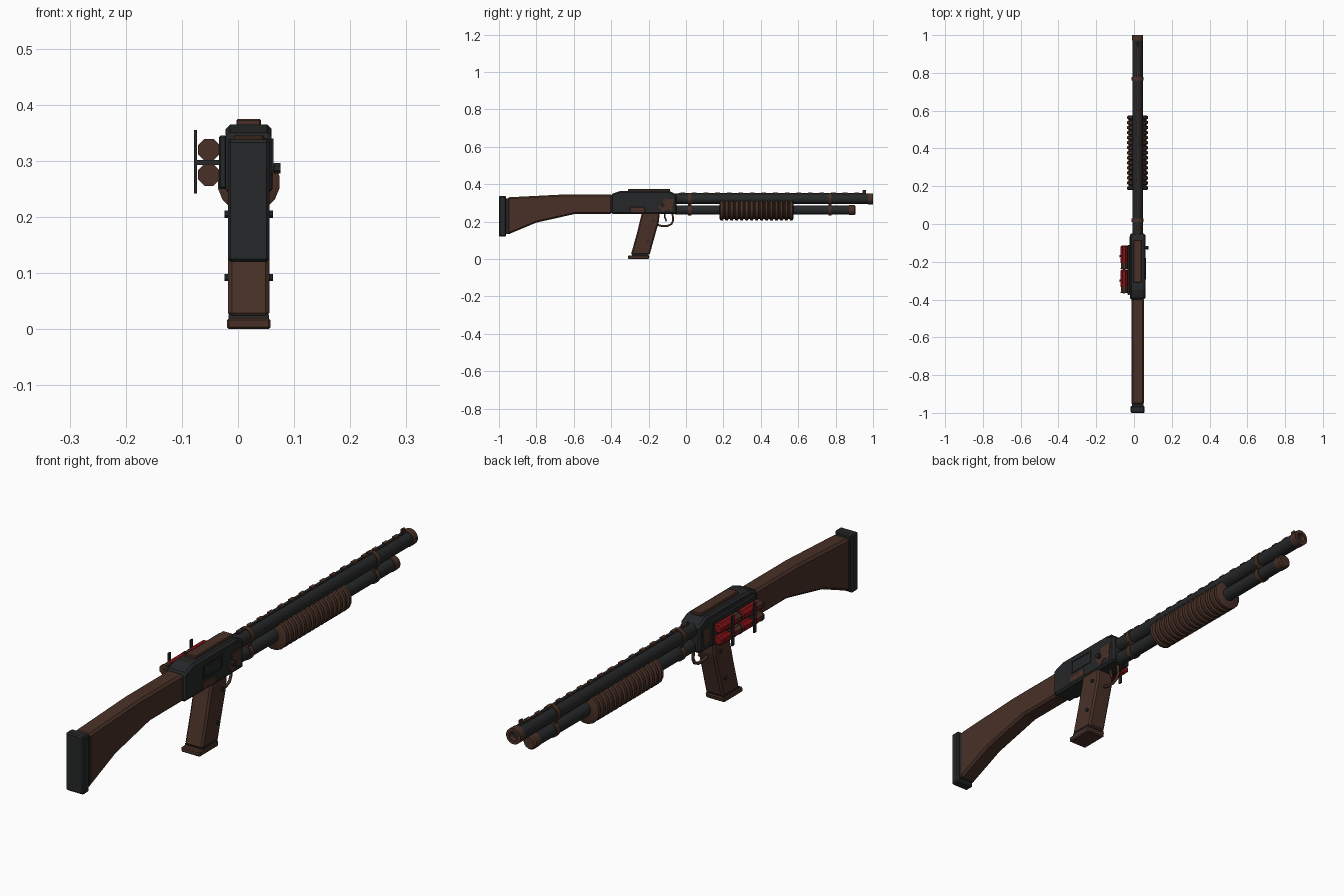
import bpy, bmesh, math

if "Cube" in bpy.data.objects:
    bpy.data.objects.remove(bpy.data.objects["Cube"])

CX = 0.019           # gun centre line
BARREL_Z, TUBE_Z = 0.322, 0.262


def mat(name, rgb):
    m = bpy.data.materials.new(name)
    m.diffuse_color = (*rgb, 1)
    m.use_nodes = True
    m.node_tree.nodes["Principled BSDF"].inputs["Base Color"].default_value = m.diffuse_color
    return m


BLACK = mat("gunmetal_black", (0.019, 0.020, 0.021))
BROWN = mat("dark_brown", (0.065, 0.030, 0.020))
RED = mat("shell_red", (0.22, 0.006, 0.008))


def add(name, verts, faces, m, bevel=0.0, smooth=False):
    me = bpy.data.meshes.new(name)
    me.from_pydata(verts, [], faces)
    bm = bmesh.new()
    bm.from_mesh(me)
    bmesh.ops.recalc_face_normals(bm, faces=bm.faces)
    bm.to_mesh(me)
    bm.free()
    me.materials.append(m)
    ob = bpy.data.objects.new(name, me)
    bpy.context.collection.objects.link(ob)
    if bevel:
        b = ob.modifiers.new("bevel", 'BEVEL')
        b.width, b.segments, b.limit_method = bevel, 1, 'ANGLE'
    if smooth:
        bpy.ops.object.select_all(action='DESELECT')
        ob.select_set(True)
        bpy.context.view_layer.objects.active = ob
        bpy.ops.object.shade_smooth_by_angle(angle=math.radians(35))
    return ob


def slab(name, profile, x0, x1, m, bevel=0.0):
    """Side profile (y, z) extruded from x0 to x1."""
    n = len(profile)
    v = [(x, y, z) for x in (x0, x1) for y, z in profile]
    f = [tuple(range(n)), tuple(range(n, 2 * n))]
    f += [(i, (i + 1) % n, n + (i + 1) % n, n + i) for i in range(n)]
    return add(name, v, f, m, bevel)


def box(name, x, y, z, m, bevel=0.0):
    return slab(name, [(y[0], z[0]), (y[1], z[0]), (y[1], z[1]), (y[0], z[1])], x[0], x[1], m, bevel)


def lathe(name, profile, x, z, m, n=16, smooth=True, along='Y'):
    """Profile (position, radius) turned round an axis along Y or X."""
    v = []
    for p, r in profile:
        for i in range(n):
            a = math.tau * (i + 0.5) / n
            c, s = r * math.cos(a), r * math.sin(a)
            v.append((x + c, p, z + s) if along == 'Y' else (p, x + c, z + s))
    k = len(profile)
    f = [tuple(range(n)), tuple(range((k - 1) * n, k * n))]
    f += [(j * n + i, j * n + (i + 1) % n, (j + 1) * n + (i + 1) % n, (j + 1) * n + i)
          for j in range(k - 1) for i in range(n)]
    return add(name, v, f, m, smooth=smooth)


# Stock and butt pad
slab("stock", [(-0.955, 0.13), (-0.80, 0.195), (-0.59, 0.242), (-0.395, 0.242),
               (-0.395, 0.345), (-0.66, 0.345), (-0.955, 0.33)], CX - 0.033, CX + 0.033, BROWN, 0.008)
box("butt_spacer", (CX - 0.03, CX + 0.03), (-0.966, -0.95), (0.135, 0.325), BLACK)
box("butt_pad", (CX - 0.037, CX + 0.037), (-1.0, -0.963), (0.12, 0.338), BLACK, 0.005)

# Receiver with top plate, ejection port and side plates
slab("receiver", [(-0.40, 0.24), (-0.05, 0.24), (-0.05, 0.345), (-0.09, 0.365),
                  (-0.35, 0.365), (-0.40, 0.347)], CX - 0.041, CX + 0.041, BLACK, 0.008)
box("top_plate", (CX - 0.022, CX + 0.022), (-0.31, -0.085), (0.362, 0.375), BROWN, 0.003)
for nm, y, z in (("top", (-0.295, -0.18), (0.334, 0.340)), ("bottom", (-0.295, -0.18), (0.288, 0.294)),
                 ("rear", (-0.295, -0.288), (0.294, 0.334)), ("front", (-0.187, -0.18), (0.294, 0.334))):
    box("port_frame_" + nm, (CX + 0.038, CX + 0.044), y, z, BLACK)
plate = [(-0.15, 0.28), (-0.125, 0.25), (-0.10, 0.27), (-0.075, 0.255),
         (-0.07, 0.30), (-0.065, 0.322), (-0.12, 0.322), (-0.125, 0.295)]
slab("side_plate_right", plate, CX + 0.038, CX + 0.043, BROWN)
slab("side_plate_left", plate, CX - 0.043, CX - 0.038, BROWN)
box("lower_trim", (CX + 0.038, CX + 0.043), (-0.30, -0.22), (0.248, 0.278), BROWN, 0.002)
lathe("bolt_handle", [(0.05, 0.007), (0.064, 0.007), (0.064, 0.010), (0.076, 0.010)],
      -0.125, 0.287, BLACK, 8, False, 'X')

# Grip with base plate and screws
slab("grip", [(-0.235, 0.25), (-0.14, 0.25), (-0.145, 0.20), (-0.162, 0.14), (-0.195, 0.022),
              (-0.295, 0.022), (-0.262, 0.14)], CX - 0.037, CX + 0.037, BROWN, 0.007)
slab("grip_base", [(-0.31, 0.0), (-0.20, 0.0), (-0.195, 0.02), (-0.31, 0.02)],
     CX - 0.039, CX + 0.039, BROWN, 0.004)
box("grip_seam", (CX - 0.036, CX + 0.036), (-0.29, -0.20), (0.018, 0.026), BLACK)
for i, (y, z) in enumerate(((-0.205, 0.092), (-0.175, 0.205))):
    lathe(f"grip_screw_{i}", [(CX - 0.043, 0.007), (CX + 0.043, 0.007)], y, z, BLACK, 8, False, 'X')


# Trigger and guard
def rod(name, pts, r):
    cu = bpy.data.curves.new(name, 'CURVE')
    cu.dimensions, cu.bevel_depth, cu.bevel_resolution, cu.use_fill_caps = '3D', r, 1, True
    sp = cu.splines.new('POLY')
    sp.points.add(len(pts) - 1)
    for p, (y, z) in zip(sp.points, pts):
        p.co = (CX, y, z, 1)
    cu.materials.append(BROWN)
    bpy.context.collection.objects.link(bpy.data.objects.new(name, cu))


rod("trigger_guard", [(-0.072, 0.245), (-0.069, 0.205), (-0.078, 0.187), (-0.10, 0.177),
                      (-0.13, 0.177), (-0.155, 0.184)], 0.006)
rod("trigger", [(-0.115, 0.245), (-0.113, 0.222), (-0.104, 0.202)], 0.005)

# Barrel, magazine tube and their brown fittings
lathe("barrel", [(-0.06, 0.028), (0.975, 0.028)], CX, BARREL_Z, BLACK)
lathe("muzzle_ring", [(0.972, 0.030), (1.0, 0.030), (1.0, 0.017), (0.978, 0.017)], CX, BARREL_Z, BROWN)
lathe("bore", [(0.975, 0.0165), (0.980, 0.0165)], CX, BARREL_Z, BLACK)
lathe("magazine_tube", [(-0.06, 0.025), (0.88, 0.025)], CX, TUBE_Z, BLACK)
lathe("tube_cap", [(0.872, 0.027), (0.90, 0.027), (0.906, 0.022)], CX, TUBE_Z, BROWN)
for nm, y in (("rear", 0.02), ("front", 0.77)):
    for part, z, r in (("barrel", BARREL_Z, 0.032), ("tube", TUBE_Z, 0.029)):
        lathe(f"{nm}_{part}_band", [(y - 0.009, r), (y + 0.009, r)], CX, z, BROWN)
    box(nm + "_band_web", (CX - 0.016, CX + 0.016), (y - 0.009, y + 0.009), (0.275, 0.31), BROWN)

# Sighting rib and front sight
box("rib", (CX - 0.006, CX + 0.006), (-0.04, 0.95), (0.346, 0.353), BLACK)
for i in range(16):
    y = -0.03 + i * 0.062
    box(f"rib_post_{i}", (CX - 0.007, CX + 0.007), (y, y + 0.025), (0.348, 0.357), BROWN)
box("front_sight", (CX - 0.005, CX + 0.005), (0.945, 0.963), (0.347, 0.369), BROWN, 0.002)

# Ribbed pump handle
prof, ribs, step = [], 15, 0.4 / 15
for i in range(ribs):
    y = 0.18 + i * step
    prof += [(y, 0.048), (y + 0.004, 0.056), (y + 0.017, 0.056), (y + 0.021, 0.048)]
lathe("pump_handle", prof, CX, TUBE_Z, BROWN, 16, True)

# Shell holder on the left side: backing plate, four shells, two straps
box("holder_plate", (-0.034, -0.020), (-0.375, -0.11), (0.25, 0.345), BLACK, 0.003)
for row, z in enumerate((0.32, 0.275)):
    for col, y in enumerate((-0.365, -0.238)):
        tag = f"{row}_{col}"
        lathe("shell_base_" + tag, [(y, 0.021), (y + 0.006, 0.021), (y + 0.006, 0.019), (y + 0.034, 0.019)],
              -0.052, z, BROWN, 8, False)
        lathe("shell_body_" + tag, [(y + 0.032, 0.020), (y + 0.118, 0.020), (y + 0.123, 0.015)],
              -0.052, z, RED, 8, False)
        lathe("shell_primer_" + tag, [(y - 0.002, 0.006), (y + 0.002, 0.006)], -0.052, z, BROWN, 8, False)
for i, y in enumerate((-0.17, -0.30)):
    box(f"holder_strap_{i}", (-0.078, -0.073), (y - 0.007, y + 0.007), (0.242, 0.355), BLACK)
    box(f"strap_pin_{i}", (-0.075, -0.03), (y - 0.005, y + 0.005), (0.293, 0.302), BLACK)
